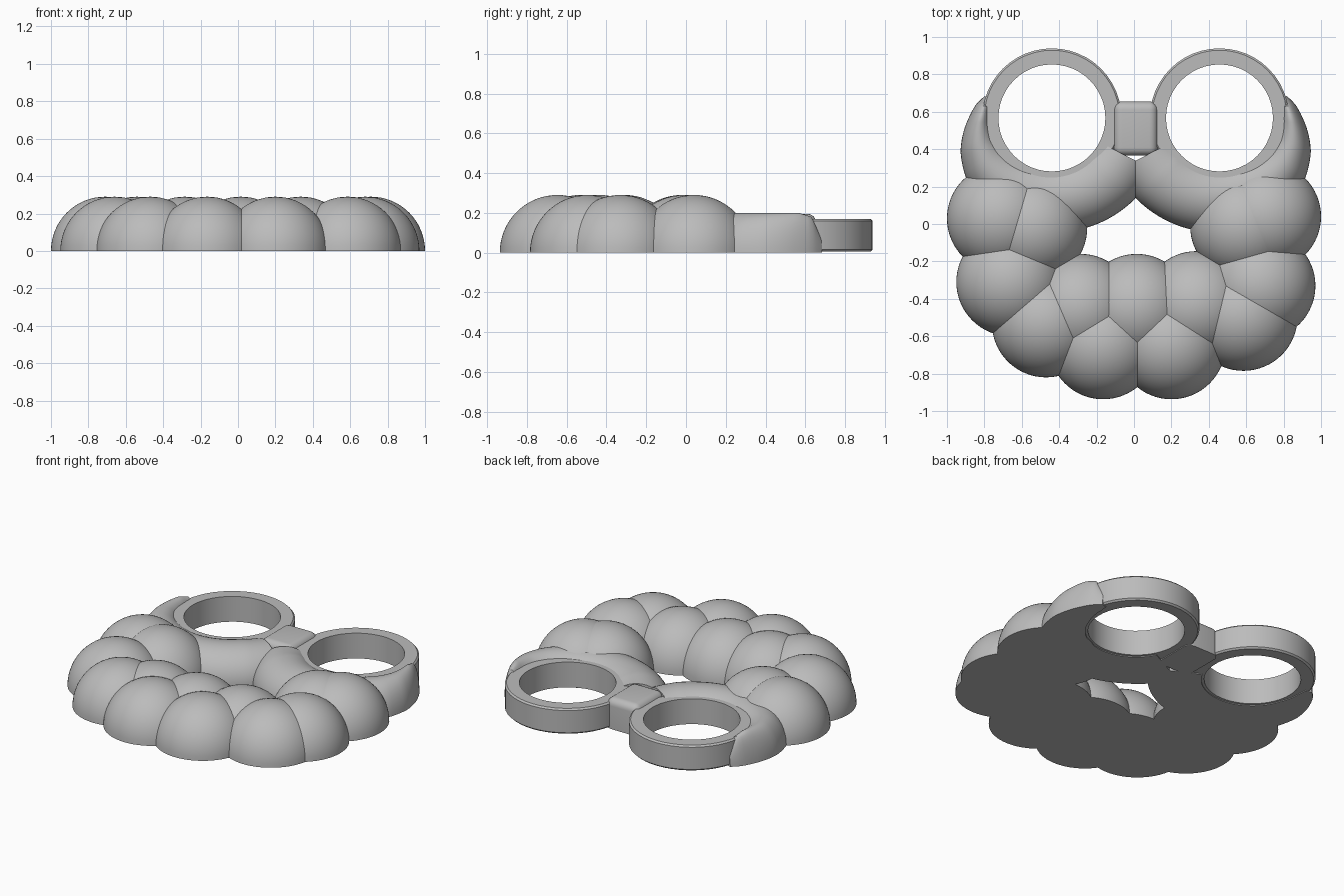
import bpy
import bmesh
import math

if "Cube" in bpy.data.objects:
    bpy.data.objects.remove(bpy.data.objects["Cube"], do_unlink=True)

grey = bpy.data.materials.new("plain grey")
grey.use_nodes = True
colour = (0.5, 0.5, 0.5, 1)
grey.diffuse_color = colour
grey.node_tree.nodes["Principled BSDF"].inputs["Base Color"].default_value = colour

AXIS = 0.009     # x of the symmetry line of the spectacles
LENS_X = 0.448
LENS_Y = 0.567
HOLE = 0.286
RIM = 0.372


def finish(name, bm):
    """Turn a bmesh into a smooth grey object with sharp edges kept."""
    bmesh.ops.recalc_face_normals(bm, faces=bm.faces)
    mesh = bpy.data.meshes.new(name)
    bm.to_mesh(mesh)
    bm.free()
    mesh.materials.append(grey)
    obj = bpy.data.objects.new(name, mesh)
    bpy.context.collection.objects.link(obj)
    bpy.ops.object.select_all(action='DESELECT')
    obj.select_set(True)
    bpy.context.view_layer.objects.active = obj
    bpy.ops.object.shade_smooth_by_angle(angle=math.radians(35))
    return obj


def dome(name, x, y, radius=0.29):
    """Half ball with a flat closed base on the ground."""
    bm = bmesh.new()
    bmesh.ops.create_uvsphere(bm, u_segments=64, v_segments=32, radius=radius)
    geom = bm.verts[:] + bm.edges[:] + bm.faces[:]
    bmesh.ops.bisect_plane(bm, geom=geom, plane_co=(0, 0, 0),
                           plane_no=(0, 0, 1), clear_inner=True)
    bmesh.ops.holes_fill(bm, edges=[e for e in bm.edges if e.is_boundary], sides=0)
    bmesh.ops.translate(bm, verts=bm.verts, vec=(x, y, 0))
    return finish(name, bm)


def lens_ring(name, side):
    """Ring turned from a small chamfered profile of (radius, height)."""
    profile = [(HOLE, 0.005), (RIM - 0.01, 0.005), (RIM, 0.015),
               (RIM, 0.16), (RIM - 0.01, 0.17), (HOLE, 0.17)]
    bm = bmesh.new()
    steps = 48
    loops = []
    for i in range(steps):
        a = math.tau * i / steps
        loops.append([bm.verts.new((AXIS + side * LENS_X + r * math.cos(a),
                                    LENS_Y + r * math.sin(a), z)) for r, z in profile])
    n = len(profile)
    for i in range(steps):
        p, q = loops[i], loops[(i + 1) % steps]
        for j in range(n):
            bm.faces.new((p[j], p[(j + 1) % n], q[(j + 1) % n], q[j]))
    return finish(name, bm)


def cheek_band(name, side):
    """Half-round band sweeping around the outside of a lens ring."""
    # angle, centre radius, half width, height
    keys = [(207, 0.42, 0.19, 0.19), (225, 0.42, 0.2, 0.2), (290, 0.42, 0.19, 0.2),
            (325, 0.42, 0.14, 0.2), (340, 0.41, 0.11, 0.2), (360, 0.38, 0.065, 0.2),
            (370, 0.367, 0.045, 0.18), (378, 0.358, 0.02, 0.08)]
    bm = bmesh.new()
    loops = []
    for k, (a, b) in enumerate(zip(keys, keys[1:])):
        steps = max(3, int((b[0] - a[0]) / 3))
        last = k == len(keys) - 2
        for s in range(steps + (1 if last else 0)):
            f = s / steps
            deg, centre, wide, tall = [u + (v - u) * f for u, v in zip(a, b)]
            ang = math.radians(deg)
            loop = []
            for j in range(25):
                t = math.pi * j / 24
                r = max(centre + wide * math.cos(t), 0.3 + j * 0.0001)
                loop.append(bm.verts.new((AXIS + side * (LENS_X + r * math.cos(ang)),
                                          LENS_Y + r * math.sin(ang),
                                          tall * math.sin(t))))
            loops.append(loop)
    for p, q in zip(loops, loops[1:]):
        for j in range(25):
            k = (j + 1) % 25
            bm.faces.new((p[j], p[k], q[k], q[j]))
    bm.faces.new(loops[0])
    bm.faces.new(loops[-1])
    return finish(name, bm)


# Curls of the beard: an outer row and an inner row of domes
outer_row = [(-0.71, 0.03), (-0.66, -0.31), (-0.47, -0.53), (-0.165, -0.647),
             (0.20, -0.647), (0.585, -0.495), (0.68, -0.33), (0.71, 0.04)]
inner_row = [(-0.54, -0.02), (-0.285, -0.45), (0.015, -0.45),
             (0.335, -0.435), (0.59, -0.01)]
for i, (x, y) in enumerate(outer_row):
    dome(f"outer_curl_{i + 1}", x, y)
for i, (x, y) in enumerate(inner_row):
    dome(f"inner_curl_{i + 1}", x, y)

# Spectacles and the bands beneath them
for word, side in (("left", 1), ("right", -1)):
    lens_ring(f"{word}_lens_ring", side)
    cheek_band(f"{word}_cheek_band", side)

# Rounded bridge between the lenses
bm = bmesh.new()
bmesh.ops.create_cube(bm, size=1)
bmesh.ops.scale(bm, verts=bm.verts, vec=(0.236, 0.29, 0.195))
bmesh.ops.translate(bm, verts=bm.verts, vec=(AXIS, 0.51, 0.0975))
bmesh.ops.bevel(bm, geom=[e for e in bm.edges if max(v.co.z for v in e.verts) > 0.1],
                offset=0.045, segments=6, profile=0.5, affect='EDGES')
finish("nose_bridge", bm)
